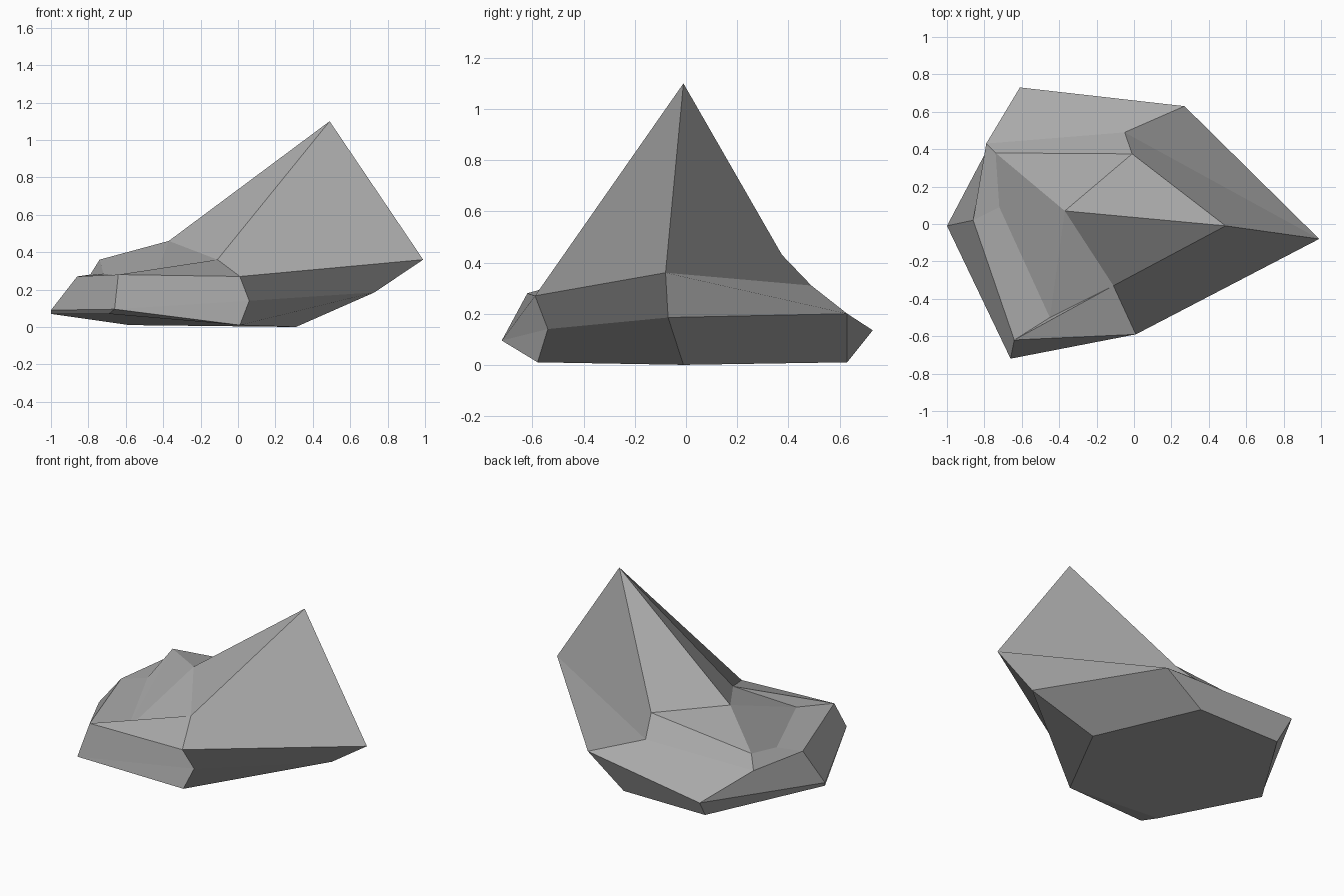
import bpy
import bmesh

if "Cube" in bpy.data.objects:
    bpy.data.objects.remove(bpy.data.objects["Cube"], do_unlink=True)

# Corner points of the boulder, grouped by level; the lower rings share one order
underside = [(0.01, -0.58, 0.01), (0.31, -0.01, 0), (0.01, 0.63, 0.01),
             (-0.58, 0.63, 0.01), (-1, -0.01, 0.07), (-0.69, -0.6, 0.07)]
waist = [(0.06, -0.54, 0.14), (0.73, -0.07, 0.185), (0.27, 0.63, 0.2),
         (-0.61, 0.73, 0.135), (-1, -0.01, 0.09), (-0.66, -0.72, 0.095)]
rim = [(0.01, -0.59, 0.27), (0.99, -0.08, 0.36), (-0.05, 0.49, 0.31),
       (-0.79, 0.43, 0.28), (-0.86, 0.02, 0.27), (-0.64, -0.62, 0.28)]

bm = bmesh.new()


def add_ring(points):
    return [bm.verts.new(point) for point in points]


def add_band(lower, upper):
    """Join two rings with a band of facets."""
    for i in range(len(lower)):
        j = (i + 1) % len(lower)
        if i == len(lower) - 1 and lower is base:
            # The front west overhang folds along a diagonal
            bm.faces.new((lower[i], lower[j], upper[i]))
            bm.faces.new((lower[j], upper[j], upper[i]))
        else:
            bm.faces.new((lower[i], lower[j], upper[j], upper[i]))


# Underside and sides
base = add_ring(underside)
middle = add_ring(waist)
top = add_ring(rim)
bm.faces.new(base)
add_band(base, middle)
add_band(middle, top)

# Crown with its peak, ledges and hollow
front, tip, back, back_west, west, front_west = top
peak = bm.verts.new((0.49, -0.01, 1.1))
saddle = bm.verts.new((-0.37, 0.07, 0.46))
back_step = bm.verts.new((-0.01, 0.375, 0.43))
west_step = bm.verts.new((-0.74, 0.38, 0.36))
front_step = bm.verts.new((-0.11, -0.33, 0.36))
notch = bm.verts.new((-0.72, 0.09, 0.285))
hollow = bm.verts.new((-0.45, -0.5, 0.25))
for facet in (
    (front, tip, peak, front_step),
    (tip, back, back_step, peak),
    (back, back_west, west_step, back_step),
    (back_west, west, notch, west_step),
    (west, front_west, hollow, notch),
    (front_west, front_step, hollow),
    (front_west, front, front_step),
    (peak, saddle, front_step),
    (peak, back_step, saddle),
    (back_step, west_step, saddle),
    (west_step, notch, hollow),
    (west_step, hollow, saddle),
    (saddle, hollow, front_step),
):
    bm.faces.new(facet)
bmesh.ops.recalc_face_normals(bm, faces=bm.faces[:])

# Flat-shaded boulder
mesh = bpy.data.meshes.new("boulder")
bm.to_mesh(mesh)
bm.free()
boulder = bpy.data.objects.new("boulder", mesh)
bpy.context.collection.objects.link(boulder)

# Plain grey stone
colour = (0.4, 0.4, 0.4, 1)
stone = bpy.data.materials.new("grey stone")
stone.use_nodes = True
stone.diffuse_color = colour
stone.node_tree.nodes["Principled BSDF"].inputs["Base Color"].default_value = colour
mesh.materials.append(stone)
